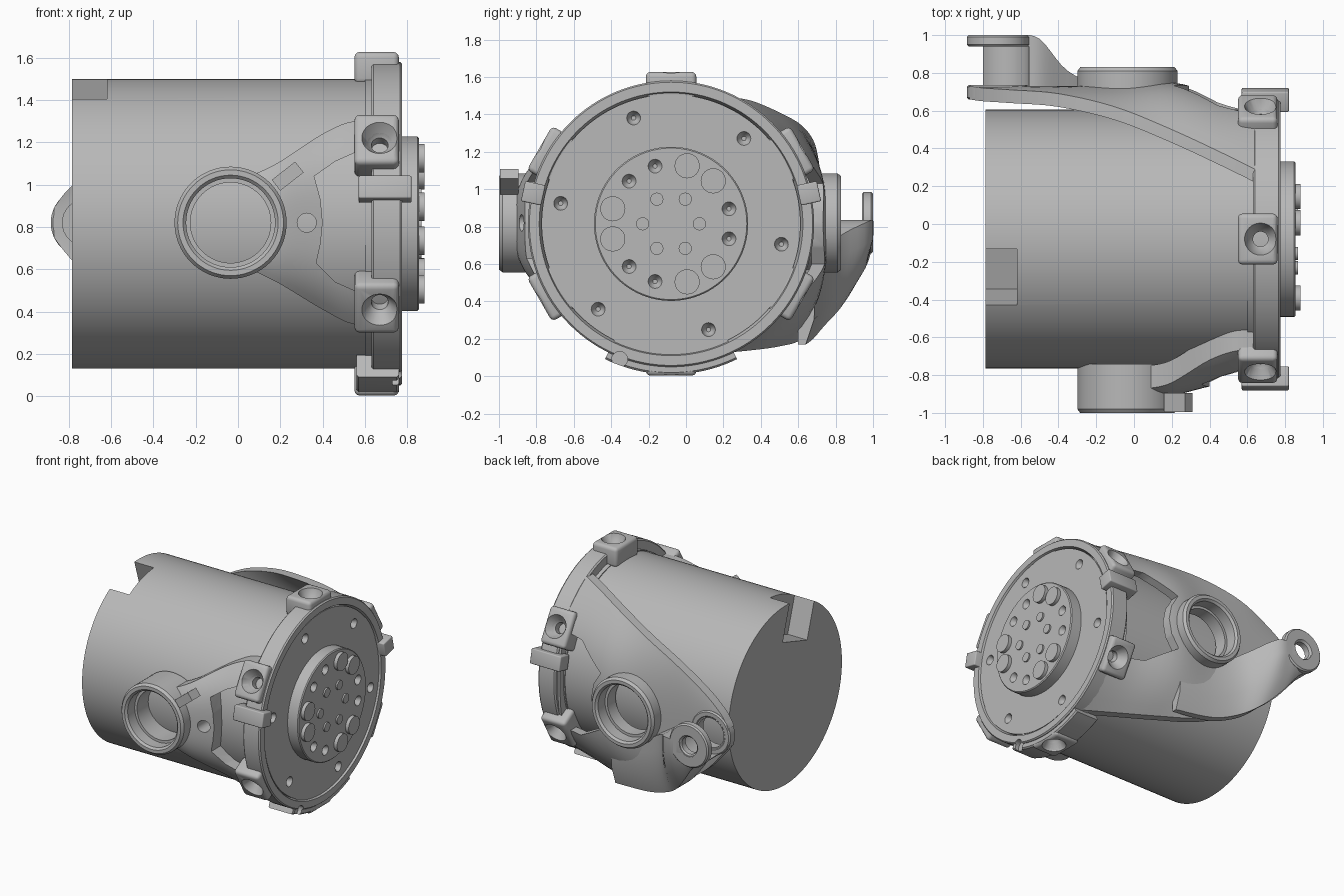
import bpy, bmesh
from math import sin, cos, pi, radians
from mathutils import Vector, Matrix

if "Cube" in bpy.data.objects:
    bpy.data.objects.remove(bpy.data.objects["Cube"], do_unlink=True)

CY, CZ = -0.08, 0.815          # axis of the main drum
GREY = (0.48, 0.48, 0.48, 1)
mat = bpy.data.materials.new("plain grey")
mat.use_nodes = True
mat.diffuse_color = GREY
mat.node_tree.nodes["Principled BSDF"].inputs["Base Color"].default_value = GREY


def finish(name, bm):
    bmesh.ops.remove_doubles(bm, verts=bm.verts, dist=1e-5)
    bmesh.ops.recalc_face_normals(bm, faces=bm.faces)
    me = bpy.data.meshes.new(name)
    bm.to_mesh(me)
    bm.free()
    ob = bpy.data.objects.new(name, me)
    me.materials.append(mat)
    bpy.context.collection.objects.link(ob)
    return ob


def skin(name, rings, loop=False, caps=True):
    """Surface through rings of points; optionally closed end to start."""
    bm = bmesh.new()
    vs = [[bm.verts.new(p) for p in r] for r in rings]
    n = len(vs[0])
    for i in range(len(vs) if loop else len(vs) - 1):
        a, b = vs[i], vs[(i + 1) % len(vs)]
        for j in range(n):
            k = (j + 1) % n
            bm.faces.new((a[j], a[k], b[k], b[j]))
    if caps and not loop:
        bm.faces.new(vs[0])
        bm.faces.new(vs[-1])
    return finish(name, bm)


def lathe(name, profile, origin, direction, n=64):
    """Spin (height, radius) points; a profile starting off the axis is a closed loop."""
    q = Vector(direction).to_track_quat('Z', 'Y')
    o = Vector(origin)
    solid = profile[0][1] == 0
    if solid:
        profile = profile[1:-1]
    rings = [[o + q @ Vector((r * cos(2 * pi * i / n), r * sin(2 * pi * i / n), h))
              for i in range(n)] for h, r in profile]
    return skin(name, rings, loop=not solid)


def rod(name, origin, direction, r, length, n=32):
    return lathe(name, [(0, 0), (0, r), (length, r), (length, 0)], origin, direction, n)


def box(name, size, matrix, bevel=0.0):
    bm = bmesh.new()
    bmesh.ops.create_cube(bm, size=1, matrix=Matrix.Diagonal((*size, 1)))
    if bevel:
        bmesh.ops.bevel(bm, geom=bm.edges[:], offset=bevel, segments=3, affect='EDGES', profile=0.5)
    bm.transform(matrix)
    return finish(name, bm)


def cut(targets, cutter):
    """Subtract the cutter from every target, then discard it."""
    for t in targets:
        m = t.modifiers.new("cut", 'BOOLEAN')
        m.operation, m.solver, m.object = 'DIFFERENCE', 'EXACT', cutter
        bpy.context.view_layer.update()
        me = bpy.data.meshes.new_from_object(t.evaluated_get(bpy.context.evaluated_depsgraph_get()))
        t.modifiers.clear()
        t.data = me
    bpy.data.objects.remove(cutter, do_unlink=True)


def radial(deg):
    return Vector((0, cos(radians(deg)), sin(radians(deg))))


def around(x, r, deg):
    return Vector((x, CY, CZ)) + radial(deg) * r


def radial_frame(x, r, deg):
    z = radial(deg)
    x_axis = Vector((1, 0, 0))
    m = Matrix((x_axis, z.cross(x_axis), z)).transposed().to_4x4()
    return Matrix.Translation(around(x, r, deg)) @ m


def smooth_rows(rows, steps=5):
    """Catmull-Rom interpolation of number rows."""
    out = []
    for i in range(len(rows) - 1):
        p = [rows[max(0, min(len(rows) - 1, i + k))] for k in (-1, 0, 1, 2)]
        for s in range(steps):
            t = s / steps
            out.append([0.5 * (2 * b + (c - a) * t + (2 * a - 5 * b + 4 * c - d) * t * t
                               + (3 * b - a - 3 * c + d) * t ** 3) for a, b, c, d in zip(*p)])
    return out + [rows[-1]]


def yoke_plate(name, side, rows, thick, n=24):
    """Bowed plate; rows hold x, middle y, edge y, bottom z, top z."""
    rings = []
    for x, ym, ye, zb, zt in smooth_rows(rows):
        ts = [-1 + 2 * i / n for i in range(n + 1)]
        outer = [(x, side * (ym - (ym - ye) * abs(t) ** 3), (zb + zt) / 2 + t * (zt - zb) / 2) for t in ts]
        inner = [(x, y - side * thick, z) for x, y, z in reversed(outer)]
        rings.append(outer + inner)
    return skin(name, rings)


def prism(name, outline, y0, y1):
    return skin(name, [[(x, y, z) for x, z in outline] for y in (y0, y1)])


# Drum with a radial slot at its rear rim
drum = rod("drum", (-0.785, CY, CZ), (1, 0, 0), 0.685, 1.48, 128)
cut([drum], box("slot_cutter", (0.33, 0.31, 0.5), radial_frame(-0.785, 0.637, 107.5)))

# End disc, hub and their countersunk holes
disc = rod("end_disc", (0.6, CY, CZ), (1, 0, 0), 0.692, 0.165, 128)
hub = lathe("hub", [(0, 0), (0, 0.412), (0.088, 0.412), (0.095, 0.405), (0.095, 0)],
            (0.76, CY, CZ), (1, 0, 0), 96)
pit = [(-0.04, 0), (-0.04, 0.012), (-0.025, 0.025), (0, 0.037), (0.05, 0.037), (0.05, 0)]
for i in range(6):
    cut([disc], lathe("pit_cutter", pit, around(0.765, 0.6, 49.5 + 60 * i), (1, 0, 0), 24))
for i in range(3):
    for off in (-14.5, 14.5):
        cut([hub], lathe("pit_cutter", pit, around(0.855, 0.32, 120 * i + off), (1, 0, 0), 24))
        rod("large_pin", around(0.85, 0.322, 60 + 120 * i + off), (1, 0, 0), 0.067, 0.032)
for i in range(6):
    rod("small_pin", around(0.85, 0.152, 60 * i), (1, 0, 0), 0.035, 0.017, 24)

# Clamp ring with a thicker lower segment
ring = lathe("clamp_ring", [(0.63, 0.675), (0.63, 0.755), (0.64, 0.765), (0.765, 0.765), (0.775, 0.757),
                            (0.775, 0.705), (0.74, 0.692), (0.74, 0.675)], (0, CY, CZ), (1, 0, 0), 128)
segment = skin("lower_segment", [[around(x, r, a) for x, r in
               ((0.56, 0.69), (0.56, 0.795), (0.57, 0.805), (0.75, 0.805), (0.76, 0.795), (0.76, 0.69))]
               for a in range(244, 298, 2)])
cut([ring, segment], rod("notch_cutter", (0.73, -0.355, 0.09), (1, 0, 0), 0.042, 0.1))

# Yoke plates on both sides of the drum
back = yoke_plate("back_yoke_plate", 1, [
    (0.70, 0.64, 0.26, 0.13, 1.49), (0.5, 0.67, 0.36, 0.14, 1.47), (0.2, 0.75, 0.50, 0.16, 1.41),
    (-0.1, 0.735, 0.62, 0.2, 1.34), (-0.4, 0.73, 0.69, 0.33, 1.24), (-0.65, 0.73, 0.71, 0.5, 1.1),
    (-0.80, 0.73, 0.72, 0.66, 0.98), (-0.87, 0.73, 0.73, 0.75, 0.89)], 0.07)
front = yoke_plate("front_yoke_plate", -1, [
    (0.72, 0.80, 0.66, 0.35, 1.29), (0.55, 0.83, 0.67, 0.34, 1.30), (0.4, 0.86, 0.72, 0.41, 1.24),
    (0.2, 0.91, 0.84, 0.53, 1.11), (0.08, 0.92, 0.87, 0.59, 1.05)], 0.12)
cut([back], prism("window_cutter", [(0.21, 1.03), (0.27, 0.93), (0.29, 0.82), (0.27, 0.7), (0.21, 0.6),
    (0.44, 0.46), (0.61, 0.45), (0.61, 1.19), (0.44, 1.18)], 0.3, 1))
cut([front], prism("window_cutter", [(0.36, 1.04), (0.39, 0.93), (0.4, 0.82), (0.39, 0.72), (0.37, 0.63),
    (0.46, 0.54), (0.55, 0.5), (0.63, 0.5), (0.63, 1.15), (0.55, 1.15), (0.46, 1.11)], -0.4, -1.1))
cut([front], rod("small_hole_cutter", (0.325, -0.5, 0.82), (0, -1, 0), 0.045, 0.6))

# Pivot eyelets
for name, side, end, depth, plate in (("front_eyelet", -1, 1.0, 0.26, front), ("back_eyelet", 1, 0.83, 0.2, back)):
    cut([plate], rod("eyelet_cutter", (-0.035, side * 0.4, 0.82), (0, side, 0), 0.215, 0.8, 48))
    lathe(name, [(0, 0.19), (0, 0.265), (depth - 0.02, 0.265), (depth, 0.25), (depth, 0.225),
                 (depth - 0.015, 0.21), (depth - 0.1, 0.21), (depth - 0.1, 0.19)],
          (-0.035, side * (end - depth), 0.82), (0, side, 0))
box("front_eyelet_key", (0.14, 0.1, 0.065),
    Matrix.Translation((0.235, -0.945, 1.04)) @ Matrix.Rotation(radians(-38), 4, 'Y'))

# Clevis lug on the back plate, carried by a curved strap
strap = skin("lug_strap", [[(x, yi, zb), (x, yb, zb), (x, (yb + yt) / 2 + 0.02, zb + (zt - zb) * 0.35),
                            (x, yt, zb + (zt - zb) * 0.75), (x, yt, zt), (x, yi, zt)]
    for x, yi, yb, yt, zb, zt in smooth_rows([
    (0.15, 0.6, 0.64, 0.69, 0.17, 0.55), (-0.15, 0.62, 0.68, 0.73, 0.2, 0.62),
    (-0.35, 0.65, 0.74, 0.81, 0.27, 0.74), (-0.5, 0.67, 0.83, 0.98, 0.37, 0.83),
    (-0.62, 0.68, 0.91, 1.0, 0.50, 0.83), (-0.72, 0.69, 0.95, 1.0, 0.63, 0.83),
    (-0.80, 0.7, 0.96, 1.0, 0.68, 0.8)])])
cut([strap], rod("trough_cutter", (-0.72, 0.73, 0.83), (0, 1, 0), 0.165, 0.21, 48))
cut([strap], rod("lug_hole_cutter", (-0.72, 0.9, 0.82), (0, 1, 0), 0.075, 0.3))
cut([strap, back], rod("lug_hole_cutter", (-0.72, 0.5, 0.82), (0, 1, 0), 0.11, 0.3))
for name, y0, y1, hole in (("lug_inner_disc", 0.66, 0.735, 0.11), ("lug_outer_disc", 0.94, 1.0, 0.065)):
    lathe(name, [(0, hole), (0, 0.155), (0.01, 0.165), (y1 - y0 - 0.01, 0.165), (y1 - y0, 0.155),
                 (y1 - y0, hole + 0.015), (y1 - y0 - 0.015, hole)], (-0.72, y0, 0.82), (0, 1, 0), 48)

# Six screw bosses with countersunk radial holes
sink = [(-0.14, 0), (-0.14, 0.04), (-0.07, 0.04), (-0.06, 0.05), (0, 0.085), (0.1, 0.085), (0.1, 0)]
for i in range(6):
    a = 30 + 60 * i
    boss = box("screw_boss", (0.21, 0.27, 0.15), radial_frame(0.655, 0.737, a), 0.025)
    near = [boss, ring] + ([segment] if a == 270 else [back] if a in (30, 330) else
                           [front] if a in (150, 210) else [])
    cut(near, lathe("sink_cutter", sink, around(0.67, 0.812, a), radial(a), 32))

# Two locating clips on the ring
for a in (12.5, 167.5):
    box("locating_clip", (0.25, 0.11, 0.11), radial_frame(0.695, 0.755, a), 0.008)

# Smooth shading with sharp edges kept
bpy.ops.object.select_all(action='DESELECT')
for ob in bpy.context.collection.objects:
    if ob.type == 'MESH' and ob.data.materials and ob.data.materials[0] == mat:
        ob.select_set(True)
        bpy.context.view_layer.objects.active = ob
bpy.ops.object.shade_smooth_by_angle(angle=radians(32))
